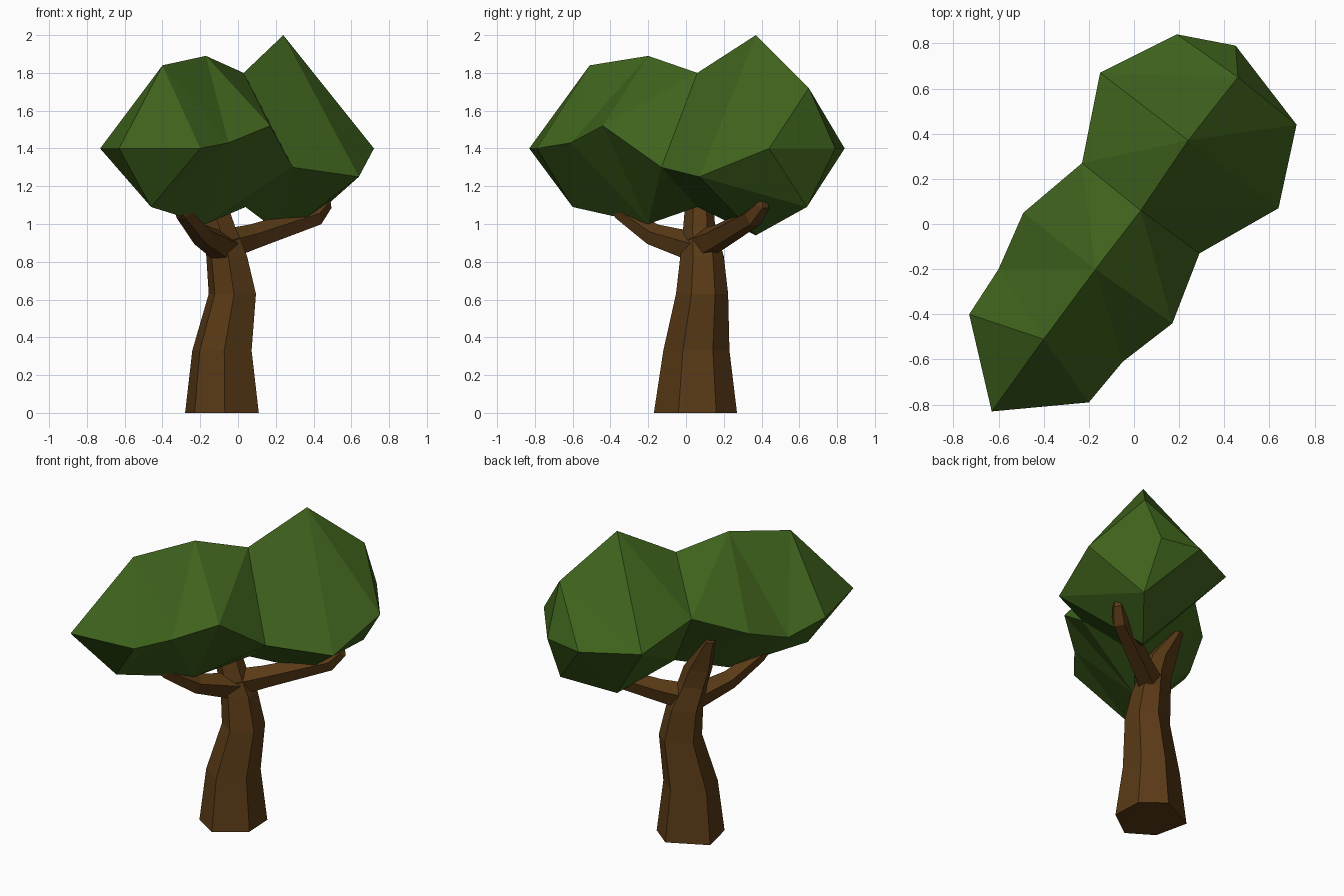
import bpy, bmesh
from math import cos, sin, pi
from mathutils import Vector

if "Cube" in bpy.data.objects:
    bpy.data.objects.remove(bpy.data.objects["Cube"])


def material(name, color):
    m = bpy.data.materials.new(name)
    m.diffuse_color = color
    m.use_nodes = True
    m.node_tree.nodes["Principled BSDF"].inputs["Base Color"].default_value = m.diffuse_color
    return m


def finish(name, bm, mat):
    bmesh.ops.recalc_face_normals(bm, faces=bm.faces)
    me = bpy.data.meshes.new(name)
    bm.to_mesh(me)
    bm.free()
    ob = bpy.data.objects.new(name, me)
    bpy.context.collection.objects.link(ob)
    me.materials.append(mat)
    return ob


def loft(bm, rings):
    """Skin a list of equal-length vertex rings and return their verts."""
    vs = [[bm.verts.new(p) for p in r] for r in rings]
    n = len(vs[0])
    for a, b in zip(vs, vs[1:]):
        for i in range(n):
            j = (i + 1) % n
            bm.faces.new((a[i], a[j], b[j], b[i]))
    return vs


def branch(name, path, mat, sides=5):
    """Tapered tube through (x, y, z, radius) points."""
    pts = [Vector(p[:3]) for p in path]
    rings = []
    for i, p in enumerate(pts):
        d = (pts[min(i + 1, len(pts) - 1)] - pts[max(i - 1, 0)]).normalized()
        u = d.cross(Vector((0, 0, 1))).normalized()
        v = u.cross(d)
        r = path[i][3]
        rings.append([p + r * (cos(t) * u + sin(t) * v)
                      for t in (2 * pi * k / sides + pi / 2 for k in range(sides))])
    bm = bmesh.new()
    vs = loft(bm, rings)
    bm.faces.new(vs[0])
    bm.faces.new(vs[-1])
    return finish(name, bm, mat)


bark = material("bark", (0.10, 0.042, 0.008, 1))
leaf = material("leaf", (0.05, 0.125, 0.012, 1))

# Trunk: irregular hexagon that leans, narrows and ends as the middle limb
base = [(-.07, -.17), (.11, -.04), (.10, .16), (-.04, .27), (-.28, .15), (-.23, -.07)]
levels = [  # centre x, centre y, z, half width x, half width y
    (-.085, .05, 0, .195, .22), (-.085, .055, .33, .157, .175),
    (-.03, .085, .63, .125, .138), (-.06, .085, .83, .108, .115),
    (-.105, .07, .98, .092, .085), (-.145, .07, 1.1, .09, .075),
    (-.25, .105, 1.31, .03, .035)]
bm = bmesh.new()
vs = loft(bm, [[(cx + (x + .085) / .195 * hx, cy + (y - .05) / .22 * hy, z)
                for x, y in base] for cx, cy, z, hx, hy in levels])
bm.faces.new(vs[0])
bm.faces.new(vs[-1])
finish("trunk", bm, bark)

# Side limbs
branch("front_left_limb", [(-.07, .06, .87, .085), (-.19, -.17, .94, .062),
                           (-.29, -.34, 1.06, .045), (-.35, -.43, 1.16, .02)], bark)
branch("right_limb", [(-.06, .08, .89, .085), (.08, .17, .93, .07),
                      (.41, .36, 1.04, .055), (.46, .405, 1.10, .038),
                      (.47, .41, 1.18, .012)], bark)

# Canopy: diamond rings (top, right, bottom, left) along a diagonal spine
sections = [
    [(-.40, -.51, 1.84), (-.20, -.79, 1.40), (-.46, -.60, 1.09), (-.73, -.40, 1.40)],
    [(-.17, -.20, 1.89), (.17, -.44, 1.52), (-.17, -.20, 1.00), (-.49, .05, 1.40)],
    [(.03, .06, 1.80), (.29, -.13, 1.30), (.04, .06, 1.09), (-.23, .27, 1.51)],
    [(.24, .37, 2.00), (.64, .07, 1.25), (.24, .37, .94), (-.15, .67, 1.41)],
    [(.46, .65, 1.72), (.72, .44, 1.40), (.46, .64, 1.09), (.19, .84, 1.40)]]
bm = bmesh.new()
vs = loft(bm, sections)
for ring, tip in ((vs[0], (-.63, -.83, 1.40)), (vs[-1], (.45, .79, 1.40))):
    t = bm.verts.new(tip)
    for i in range(4):
        bm.faces.new((ring[i], ring[(i + 1) % 4], t))
# Small dents in the side edges of the front lobe
for k, co in ((1, (-.05, -.61, 1.43)), (3, (-.60, -.20, 1.31))):
    e = bm.edges.get((vs[0][k], vs[1][k]))
    new_edge, v = bmesh.utils.edge_split(e, vs[0][k], .5)
    v.co = co
bmesh.ops.triangulate(bm, faces=bm.faces)
finish("canopy", bm, leaf)
